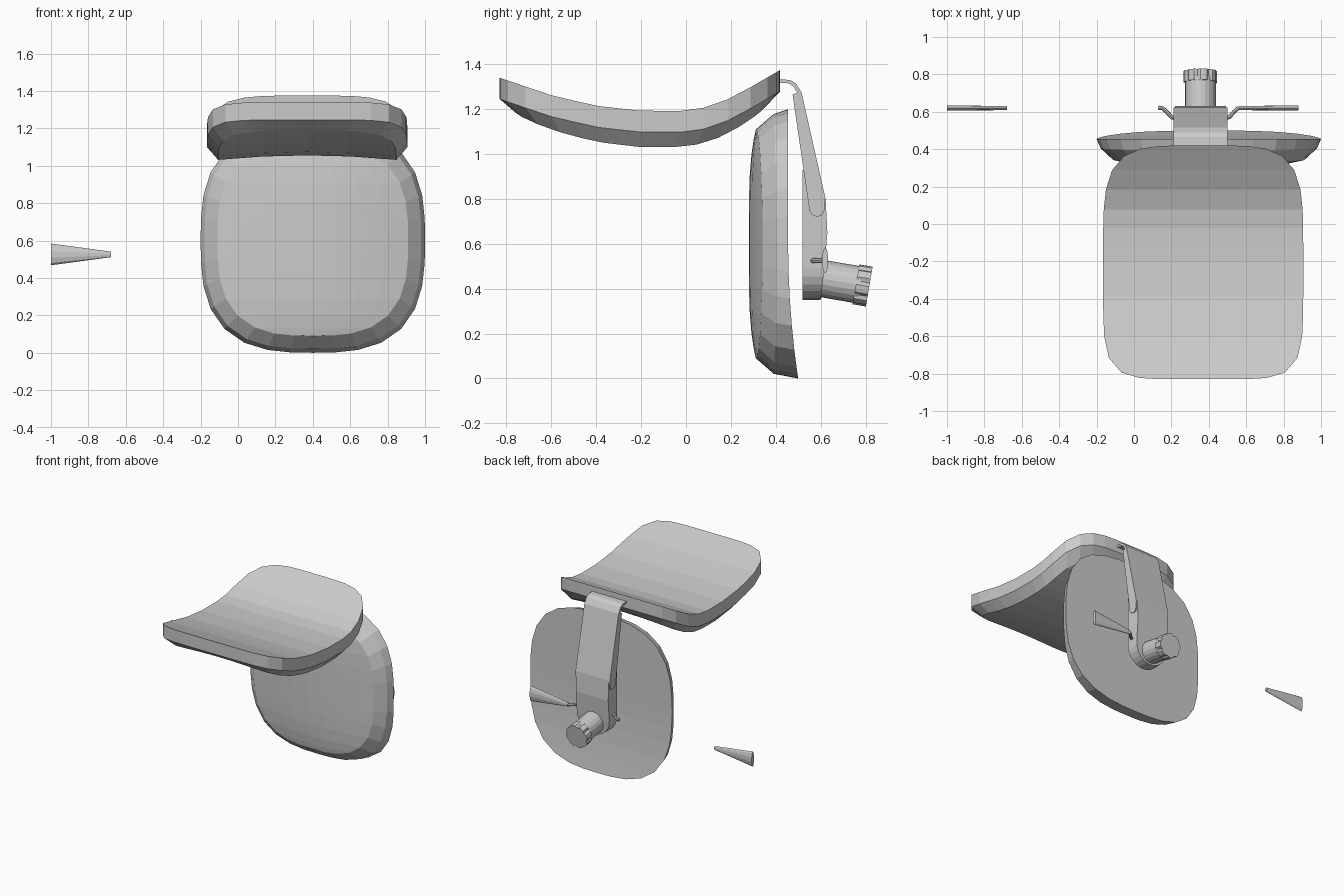
import bpy, bmesh, math
from mathutils import Vector, Matrix

if "Cube" in bpy.data.objects:
    bpy.data.objects.remove(bpy.data.objects["Cube"])

grey = bpy.data.materials.new("light_grey")
grey.use_nodes = True
colour = (0.6, 0.6, 0.6, 1)
grey.diffuse_color = colour
grey.node_tree.nodes["Principled BSDF"].inputs["Base Color"].default_value = colour


def finish(name, bm):
    bmesh.ops.remove_doubles(bm, verts=bm.verts, dist=0.0005)
    bmesh.ops.recalc_face_normals(bm, faces=bm.faces)
    mesh = bpy.data.meshes.new(name)
    bm.to_mesh(mesh)
    bm.free()
    mesh.materials.append(grey)
    ob = bpy.data.objects.new(name, mesh)
    bpy.context.collection.objects.link(ob)
    return ob


def skin(bm, rows, closed=False):
    """Quads between neighbouring rows of points."""
    grid = [[bm.verts.new(p) for p in row] for row in rows]
    for a, b in zip(grid, grid[1:]):
        n = len(a)
        for j in range(n if closed else n - 1):
            k = (j + 1) % n
            bm.faces.new((a[j], a[k], b[k], b[j]))
    return grid


def rounded_outline(count, low_power, high_power):
    """Unit rounded square, starting at the middle of its lower edge."""
    pts = []
    for i in range(count):
        t = math.tau * i / count
        u, v = math.sin(t), -math.cos(t)
        n = low_power if v < 0 else high_power
        r = (abs(u) ** n + abs(v) ** n) ** (-1 / n)
        pts.append((u * r, v * r))
    return pts


def pad(name, outline, layers, cols):
    """Cushion from scaled outlines; the first and last layers are closed."""
    bm = bmesh.new()
    n = len(outline)
    skin(bm, [[place(u * s, v * s) for u, v in outline] for s, place in layers], True)
    for s, place in (layers[0], layers[-1]):
        rows = []
        for i in range(n // 2 + 1):
            (ua, va), (ub, vb) = outline[i], outline[-i % n]
            rows.append([place(s * (ua + (ub - ua) * j / cols), s * (va + (vb - va) * j / cols))
                         for j in range(cols + 1)])
        skin(bm, rows)
    return finish(name, bm)


def extrude(name, profile, axis, start, end):
    """Closed profile pushed along x or y."""
    bm = bmesh.new()
    at = (lambda a, b, d: (d, a, b)) if axis == "x" else (lambda a, b, d: (a, d, b))
    ends = skin(bm, [[at(a, b, d) for a, b in profile] for d in (start, end)], True)
    for ring in ends:
        bm.faces.new(ring)
    return finish(name, bm)


def tube(name, points, radius, sides=8):
    """Rod lying level along a path of points."""
    bm = bmesh.new()
    pts = [Vector(p) for p in points]
    rows = []
    for i, p in enumerate(pts):
        d = (pts[min(i + 1, len(pts) - 1)] - pts[max(i - 1, 0)]).normalized()
        side = d.cross(Vector((0, 0, 1))).normalized()
        up = side.cross(d)
        rows.append([p + radius * (side * math.cos(math.tau * k / sides) + up * math.sin(math.tau * k / sides))
                     for k in range(sides)])
    for ring in (lambda g: (g[0], g[-1]))(skin(bm, rows, True)):
        bm.faces.new(ring)
    return finish(name, bm)


# Curved seat
SAG = [(-0.83, 1.34), (-0.6, 1.262), (-0.4, 1.215), (-0.2, 1.193), (0, 1.193),
       (0.1, 1.21), (0.2, 1.25), (0.3, 1.305), (0.42, 1.375)]


def sag(y):
    for (a, za), (b, zb) in zip(SAG, SAG[1:]):
        if y <= b:
            break
    return za + (zb - za) * (y - a) / (b - a)


def seat_layer(drop, extra=0.0, hollow=0.0):
    def place(u, v):
        y = -0.205 + 0.625 * v
        return (0.37 + 0.535 * u, y, sag(y) - drop - extra * (1 - v * v) + hollow * (1 - u * u))
    return place


pad("seat", rounded_outline(44, 6, 4.5),
    [(1, seat_layer(0)), (1, seat_layer(0.095)), (0.89, seat_layer(0.15, 0.018, 0.03))], 4)


# Backrest cushion
def rest_layer(depth):
    return lambda u, v: (0.4 + 0.6 * u, depth(u, v), 0.6 + 0.6 * v)


pad("backrest", rounded_outline(32, 2.9, 2.9),
    [(1, rest_layer(lambda u, v: 0.455 + 0.045 * min(v, 0) ** 2)),
     (0.965, rest_layer(lambda u, v: 0.405 - 0.015 * v * v)),
     (0.85, rest_layer(lambda u, v: 0.28 + 0.085 * u * u + 0.06 * v ** 4))], 8)

# Bent strap with side flanges
MID, HALF = 0.355, 0.145
extrude("strap", [(0.40, 1.335), (0.465, 1.33), (0.49, 1.315), (0.515, 1.275), (0.622, 0.8),
                  (0.607, 0.8), (0.5, 1.265), (0.48, 1.3), (0.46, 1.315), (0.40, 1.32)],
        "x", MID - HALF, MID + HALF)
flange = [(0.51, 1.28), (0.475, 1.265), (0.55, 0.75), (0.56, 0.73), (0.585, 0.72),
          (0.61, 0.73), (0.62, 0.76), (0.62, 0.8)]
for side, word in ((-1, "right"), (1, "left")):
    edge = MID + side * HALF
    extrude(word + "_strap_flange", flange, "x", edge, edge - side * 0.015)

# Lower housing with a half-round foot
foot = [(MID + 0.137 * math.cos(a), 0.49 + 0.14 * math.sin(a))
        for a in (math.pi + math.pi * i / 12 for i in range(13))]
BACK = [(0.35, 0.6), (0.52, 0.62), (0.65, 0.63), (0.8, 0.622), (0.93, 0.56)]


def back_depth(z):
    for (a, ya), (b, yb) in zip(BACK, BACK[1:]):
        if z <= b:
            break
    return ya + (yb - ya) * (z - a) / (b - a)


sides = [0.65, 0.8, 0.93]
right = [(MID - 0.137, z) for z in reversed(sides)]
left = [(MID + 0.137, z) for z in sides]
outline = right + foot + left
bm = bmesh.new()
grid = skin(bm, [[(x, 0.52, z) for x, z in outline],
                 [(x, back_depth(z), z) for x, z in outline]], True)
bm.faces.new(grid[0])
n = len(outline)
for i in range(n // 2):
    ring = dict.fromkeys((grid[1][i], grid[1][i + 1], grid[1][n - 2 - i], grid[1][n - 1 - i]))
    if len(ring) > 2:
        bm.faces.new(list(ring))
finish("housing", bm)


# Tilted adjusting knob with a notched cap
def knob_part(name, radii, start, length):
    bm = bmesh.new()
    count = len(radii)
    rows = [[(r * math.cos(math.tau * i / count), r * math.sin(math.tau * i / count), h)
             for i, r in enumerate(radii)] for h in (start, start + length)]
    for ring in skin(bm, rows, True):
        bm.faces.new(ring)
    ob = finish(name, bm)
    ob.matrix_world = Matrix.Translation((MID, 0.58, 0.45)) @ Matrix.Rotation(-math.pi / 2 - 0.17, 4, "X")


knob_part("knob_shaft", [0.083] * 20, 0, 0.2)
knob_part("knob_cap", [0.09, 0.09, 0.09, 0.08] * 8, 0.18, 0.06)

# Lever rods, and tapered blades of which one lies loose
for side, word in ((-1, "right"), (1, "left")):
    path = [(0.12, 0.56), (0.155, 0.572), (0.18, 0.6), (0.2, 0.618), (0.225, 0.622)]
    tube(word + "_lever_rod", [(MID + side * x, y, 0.525) for x, y in path], 0.011)


def blade(name, tip, end):
    bm = bmesh.new()
    rows = []
    for x, h, t in ((tip, 0.015, 0.012), (end, 0.058, 0.014)):
        rows.append([(x, 0.62 + t * math.cos(a), 0.526 + h * math.sin(a))
                     for a in (math.tau * (k + 0.5) / 10 for k in range(10))])
    for ring in skin(bm, rows, True):
        bm.faces.new(ring)
    finish(name, bm)


blade("left_lever_blade", 0.56, 0.88)
blade("loose_lever_blade", -0.68, -1.0)
